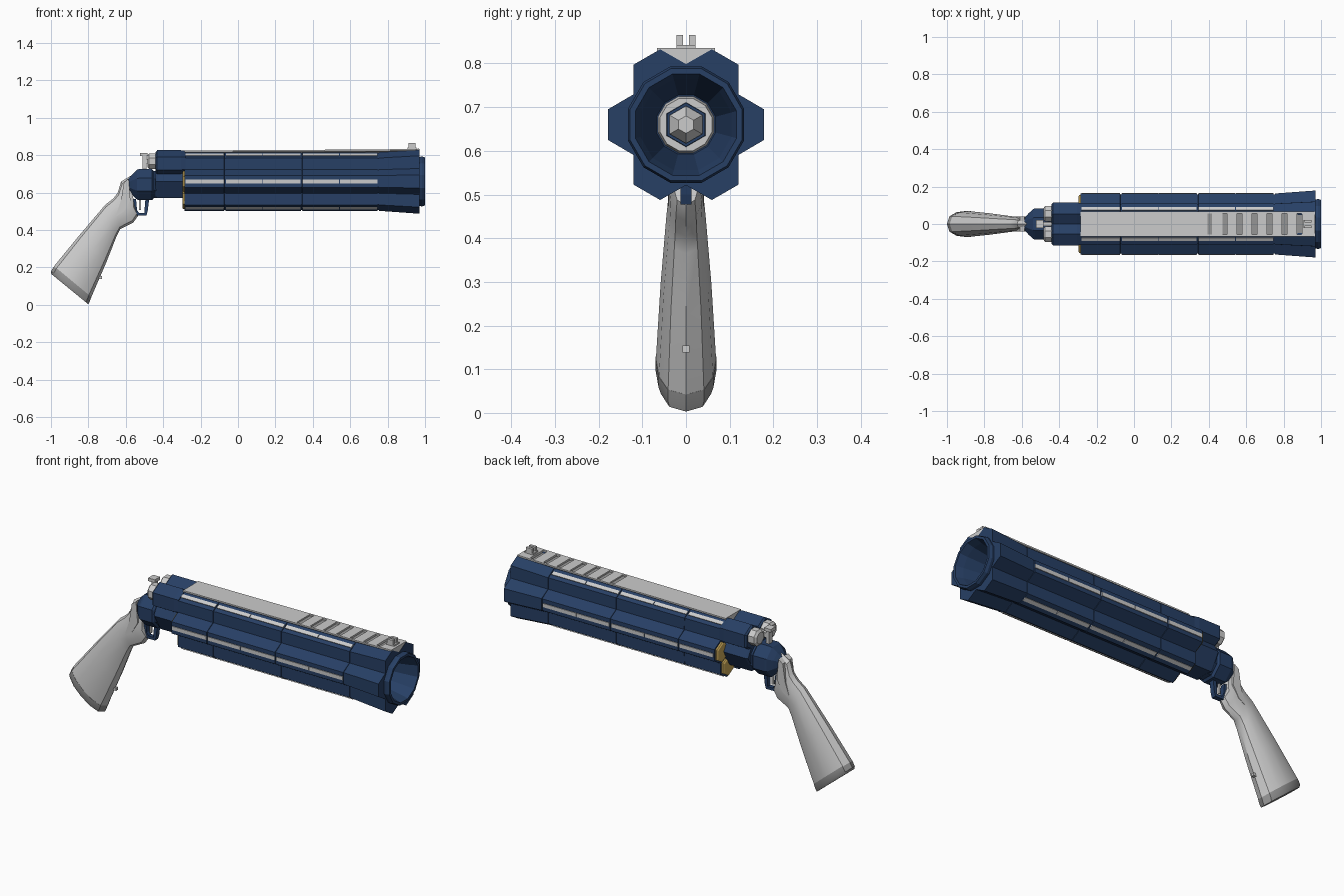
import bpy, bmesh
from math import sin, cos, radians, pi
from mathutils import Matrix, Vector

if "Cube" in bpy.data.objects:
    bpy.data.objects.remove(bpy.data.objects["Cube"])

AXIS = 0.66  # height of the barrel axis


def material(name, rgb):
    m = bpy.data.materials.new(name)
    m.diffuse_color = (*rgb, 1)
    m.use_nodes = True
    m.node_tree.nodes["Principled BSDF"].inputs["Base Color"].default_value = m.diffuse_color
    return m


NAVY = material("navy", (0.02, 0.05, 0.13))
GOLD = material("gold", (0.6, 0.4, 0.1))
DARK = material("dark_grey", (0.3, 0.3, 0.3))


def finish(name, bm, mat=None, smooth=None):
    bmesh.ops.recalc_face_normals(bm, faces=bm.faces)
    me = bpy.data.meshes.new(name)
    bm.to_mesh(me)
    bm.free()
    ob = bpy.data.objects.new(name, me)
    bpy.context.collection.objects.link(ob)
    if mat:
        me.materials.append(mat)
    if smooth:
        bpy.ops.object.select_all(action='DESELECT')
        ob.select_set(True)
        bpy.context.view_layer.objects.active = ob
        bpy.ops.object.shade_smooth_by_angle(angle=radians(smooth))
    return ob


def loft(name, rings, mat=None, smooth=None):
    """Skin a list of equal-length point rings and cap both ends."""
    bm = bmesh.new()
    vs = [[bm.verts.new(p) for p in r] for r in rings]
    n = len(vs[0])
    for a, b in zip(vs, vs[1:]):
        for i in range(n):
            j = (i + 1) % n
            bm.faces.new((a[i], a[j], b[j], b[i]))
    bm.faces.new(vs[0])
    bm.faces.new(vs[-1])
    return finish(name, bm, mat, smooth)


def boxes(name, items, mat=None, rot=0):
    """Boxes given as (x0,x1,y0,y1,z0,z1); rot turns them about the barrel axis."""
    bm = bmesh.new()
    for x0, x1, y0, y1, z0, z1 in items:
        m = Matrix.Translation(((x0 + x1) / 2, (y0 + y1) / 2, (z0 + z1) / 2))
        bmesh.ops.create_cube(bm, size=1, matrix=m @ Matrix.Diagonal((x1 - x0, y1 - y0, z1 - z0, 1)))
    if rot:
        bmesh.ops.rotate(bm, verts=bm.verts, cent=(0, 0, AXIS), matrix=Matrix.Rotation(rot, 3, 'X'))
    return finish(name, bm, mat)


def ngon(x, r, n=6, phase=0.0, y=0.0, z=AXIS):
    return [(x, y + r * cos(phase + 2 * pi * i / n), z + r * sin(phase + 2 * pi * i / n)) for i in range(n)]


def lobes(x, r):
    """Six-lobed section: a flat tip every 60 degrees with a valley between."""
    pts = []
    for k in range(6):
        a = k * pi / 3
        for rad, off in ((r, -0.195 * r), (r, 0.195 * r)):
            pts.append((x, rad * cos(a) - off * sin(a), AXIS + rad * sin(a) + off * cos(a)))
        pts.append((x, 0.775 * r * cos(a + pi / 6), AXIS + 0.775 * r * sin(a + pi / 6)))
    return pts


def round12(x, r):
    """Twelve-sided section with the same point count as the lobed one."""
    pts = []
    for k in range(6):
        for d, s in ((-15, 1), (15, 1), (30, cos(radians(15)))):
            a = radians(60 * k + d)
            pts.append((x, r * s * cos(a), AXIS + r * s * sin(a)))
    return pts


# Barrel cluster with seams, flared end and muzzle funnel
R = 0.163
rings = [lobes(-0.285, R)]
for s in (-0.07, 0.34, 0.75):
    rings += [lobes(s - 0.004, R), lobes(s - 0.003, R - 0.004), lobes(s + 0.003, R - 0.004), lobes(s + 0.004, R)]
rings += [lobes(0.97, 0.179), round12(0.97, 0.136), round12(0.985, 0.138), round12(1.0, 0.133),
          round12(1.0, 0.12), round12(0.96, 0.108), round12(0.78, 0.07)]
loft("barrel_cluster", rings, NAVY)

# Inner bore rings and pointed core
loft("bore_ring", [ngon(0.775, 0.068, 12, pi / 12), ngon(0.80, 0.062, 12, pi / 12)])
loft("bore_collar", [ngon(0.79, 0.052, 6, pi / 6), ngon(0.81, 0.05, 6, pi / 6)], NAVY)
loft("bore_core", [ngon(0.80, 0.043, 6, pi / 6), ngon(0.815, 0.043, 6, pi / 6), ngon(0.85, 0.02, 6, pi / 6)])

# Light strips on the lobe tips
for k in range(6):
    boxes(f"lobe_strip_{k}", [(a, b, 0.155, R + 0.004, AXIS - 0.01, AXIS + 0.01)
                              for a, b in ((-0.28, -0.075), (-0.065, 0.13), (0.135, 0.335), (0.345, 0.54), (0.545, 0.745))],
          rot=k * pi / 3)

# Gold rear plates on the exposed lobes
for k in (0, 3, 4, 5):
    a = k * pi / 3
    y, z = 0.107 * cos(a), AXIS + 0.107 * sin(a)
    ph = a + pi / 6
    loft(f"gold_plate_{k}", [ngon(-0.298, 0.046, 6, ph, y, z), ngon(-0.293, 0.055, 6, ph, y, z),
                             ngon(-0.28, 0.055, 6, ph, y, z)], GOLD)

# Top rib filling the upper valley, with slots cut across
def rib_ring(x, top):
    return [(x, -0.066, top - 0.008), (x, 0, 0.78), (x, 0.066, top - 0.008), (x, 0.066, top), (x, -0.066, top)]


rib = loft("top_rib", [rib_ring(-0.285, 0.825), rib_ring(0, 0.827), rib_ring(0.75, 0.831), rib_ring(0.968, 0.835)])
slots = boxes("rib_slot_cutter", [(x - 0.013, x + 0.013, -0.055, 0.055, 0.821, 0.85)
                                  for x in [0.405 + 0.08 * i for i in range(7)]])
slots.hide_render = True
slots.hide_viewport = False
slots.display_type = 'WIRE'
cut = rib.modifiers.new("slots", 'BOOLEAN')
cut.operation = 'DIFFERENCE'
cut.object = slots
boxes("rib_slot_floor", [(0.385, 0.91, -0.056, 0.056, 0.815, 0.8215)], DARK)

# Front sight: base and two posts
boxes("front_sight", [(0.905, 0.955, -0.022, 0.022, 0.83, 0.842)] +
      [(0.912, 0.948, *sorted((s * 0.007, s * 0.022)), 0.84, 0.865) for s in (-1, 1)])

# Frame: two upper chambers with grey rear caps, and the central hub
for side in (-1, 1):
    y, z = side * 0.054, 0.757
    ph = radians(90 - side * 30) + pi / 6
    loft(f"upper_chamber_{side}", [ngon(x, r, 6, ph, y, z) for x, r in
                                   ((-0.44, 0.06), (-0.432, 0.07), (-0.305, 0.07), (-0.28, 0.066))], NAVY)
    loft(f"chamber_cap_{side}", [ngon(x, r, 8, pi / 8, y, z + 0.01) for x, r in
                                 ((-0.485, 0.032), (-0.475, 0.045), (-0.435, 0.045))])
loft("frame_hub", [ngon(x, r) for x, r in ((-0.44, 0.095), (-0.43, 0.102), (-0.28, 0.102))], NAVY)
loft("rear_hub", [ngon(x, r, 8, pi / 8, 0, 0.643) for x, r in
                  ((-0.585, 0.035), (-0.565, 0.06), (-0.54, 0.086), (-0.53, 0.09), (-0.46, 0.09),
                   (-0.45, 0.078), (-0.425, 0.078))], NAVY)

# Hammer between the chamber caps
boxes("hammer", [(-0.51, -0.49, -0.014, 0.014, 0.71, 0.80), (-0.525, -0.485, -0.022, 0.022, 0.795, 0.812),
                 (-0.50, -0.43, -0.012, 0.012, 0.755, 0.78)])

# Trigger guard swept as a ribbon, and the trigger
path = [(-0.565, 0.565, -0.545, 0.565), (-0.556, 0.50, -0.54, 0.507), (-0.54, 0.478, -0.53, 0.492),
        (-0.49, 0.477, -0.50, 0.492), (-0.483, 0.50, -0.50, 0.505), (-0.475, 0.565, -0.495, 0.565)]
loft("trigger_guard", [[(a, -0.013, b), (a, 0.013, b), (c, 0.013, d), (c, -0.013, d)] for a, b, c, d in path], NAVY)
boxes("trigger", [(-0.528, -0.518, -0.006, 0.006, 0.507, 0.57)])


# Stock sections run between an upper and a lower profile point
def stock_ring(ux, uz, lx, lz, w, n=12):
    u, l = Vector((ux, 0, uz)), Vector((lx, 0, lz))
    c, h = (u + l) / 2, (u - l) / 2
    pts = []
    for i in range(n):
        a = 2 * pi * i / n
        s, t = sin(a), cos(a)
        p = c + h * t
        wide = abs(s) ** 0.75 * (1 if s >= 0 else -1)
        pts.append((p.x, wide * w, p.z))
    return pts


stock = [(-0.575, 0.69, -0.555, 0.53, 0.026), (-0.625, 0.66, -0.535, 0.475, 0.034),
         (-0.643, 0.60, -0.56, 0.44, 0.039), (-0.665, 0.57, -0.63, 0.405, 0.041), (-0.71, 0.535, -0.65, 0.365, 0.045),
         (-0.85, 0.37, -0.705, 0.225, 0.058), (-0.985, 0.205, -0.785, 0.04, 0.069)]
loft("stock", [stock_ring(*s) for s in stock], smooth=35)
loft("butt_pad", [stock_ring(*s) for s in
                  ((-0.983, 0.207, -0.784, 0.042, 0.070), (-1.0, 0.18, -0.793, 0.018, 0.070),
                   (-0.998, 0.165, -0.80, 0.003, 0.064))], DARK, smooth=35)

# Side plates along the wrist and the sling stud
wrist = [(-0.585, 0.675), (-0.61, 0.655), (-0.625, 0.56), (-0.655, 0.47), (-0.61, 0.50), (-0.575, 0.56)]
loft("wrist_plate", [[(x, y, z) for x, z in wrist] for y in (-0.041, 0.041)])
boxes("sling_stud", [(-0.765, -0.728, -0.008, 0.008, 0.138, 0.154)])
